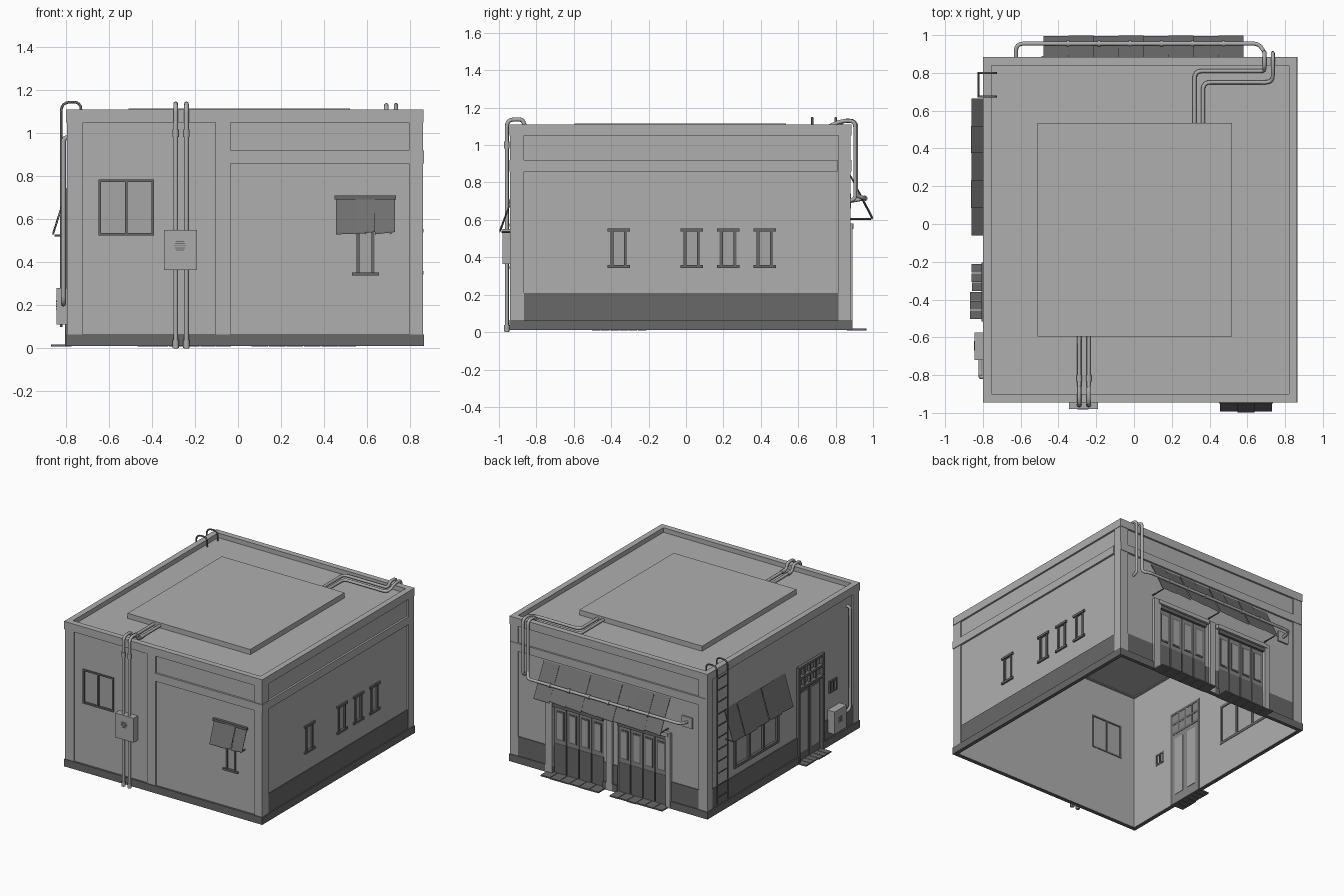
import bpy, bmesh, math, random
from mathutils import Vector

if "Cube" in bpy.data.objects:
    bpy.data.objects.remove(bpy.data.objects["Cube"])
random.seed(4)

def material(name, v):
    m = bpy.data.materials.new(name)
    m.diffuse_color = (v, v, v, 1)
    m.use_nodes = True
    m.node_tree.nodes["Principled BSDF"].inputs["Base Color"].default_value = m.diffuse_color
    return m
WALL = material("wall grey", 0.43)
DARK = material("dark trim", 0.14)
DOOR = material("door grey", 0.24)
METAL = material("pipe metal", 0.41)
GLASS = material("pane grey", 0.38)
SHEET = material("awning sheet", 0.16)

def add(name, bm, mat):
    bmesh.ops.recalc_face_normals(bm, faces=bm.faces)
    me = bpy.data.meshes.new(name)
    bm.to_mesh(me); bm.free()
    me.materials.append(mat)
    ob = bpy.data.objects.new(name, me)
    bpy.context.collection.objects.link(ob)
    return ob

# Wall space: a runs along the wall, d is the distance outward from its face
def P(side, a, d, z):
    return Vector({'F': (a, -0.93 - d, z), 'B': (a, 0.87 + d, z),
                   'L': (-0.785 - d, a, z), 'R': (0.85 + d, a, z)}[side])

def hexa(name, c, mat):
    bm = bmesh.new()
    v = [bm.verts.new(p) for p in c]
    for f in ((0, 1, 2, 3), (4, 5, 6, 7), (0, 1, 5, 4), (1, 2, 6, 5), (2, 3, 7, 6), (3, 0, 4, 7)):
        bm.faces.new([v[i] for i in f])
    return add(name, bm, mat)

def wbox(name, s, a0, a1, d0, d1, z0, z1, mat):
    return hexa(name, [P(s, a, d, z) for z in (z0, z1)
                       for a, d in ((a0, d0), (a1, d0), (a1, d1), (a0, d1))], mat)

def box(name, x0, x1, y0, y1, z0, z1, mat):
    return hexa(name, [(x, y, z) for z in (z0, z1)
                       for x, y in ((x0, y0), (x1, y0), (x1, y1), (x0, y1))], mat)

def pipe(name, pts, r, mat=METAL, bend=0.04):
    pts = [Vector(p) for p in pts]
    path = [pts[0]]
    for p, q, n in zip(pts, pts[1:], pts[2:]):      # rounded elbows
        k = min(bend, (p - q).length * 0.48, (n - q).length * 0.48)
        a, b = q + (p - q).normalized() * k, q + (n - q).normalized() * k
        path += [a * (1 - t) ** 2 + q * 2 * t * (1 - t) + b * t * t for t in (0, .25, .5, .75, 1)]
    path.append(pts[-1])
    cu = bpy.data.curves.new(name, 'CURVE')
    cu.dimensions = '3D'
    cu.bevel_depth, cu.bevel_resolution, cu.use_fill_caps = r, 2, True
    sp = cu.splines.new('POLY')
    sp.points.add(len(path) - 1)
    for pt, p in zip(sp.points, path):
        pt.co = (*p, 1)
    tmp = bpy.data.objects.new(name + "_curve", cu)
    bpy.context.collection.objects.link(tmp)
    me = bpy.data.meshes.new_from_object(tmp.evaluated_get(bpy.context.evaluated_depsgraph_get()))
    bpy.data.objects.remove(tmp)
    me.materials.clear(); me.materials.append(mat)
    for f in me.polygons:
        f.use_smooth = True
    me.set_sharp_from_angle(angle=math.radians(50))
    bpy.context.collection.objects.link(bpy.data.objects.new(name, me))

def wall(s, a0, a1, holes):
    ac = sorted({a0, a1, *[h[0] for h in holes], *[h[1] for h in holes]})
    zc = sorted({0.012, 1.08, *[h[2] for h in holes], *[h[3] for h in holes]})
    bm = bmesh.new()
    for p, q in zip(ac, ac[1:]):
        for u, v in zip(zc, zc[1:]):
            m, n = (p + q) / 2, (u + v) / 2
            if any(h[0] < m < h[1] and h[2] < n < h[3] for h in holes):
                continue
            bm.faces.new([bm.verts.new(P(s, a, -0.0075, z)) for a, z in ((p, u), (q, u), (q, v), (p, v))])
    bmesh.ops.remove_doubles(bm, verts=bm.verts, dist=1e-5)
    mod = add("wall_" + s, bm, WALL).modifiers.new("thickness", 'SOLIDIFY')
    mod.thickness, mod.offset = 0.015, 0

# Walls with their openings
side_y = (-0.36, 0.03, 0.225, 0.42)
holes = {'F': [(-0.65, -0.39, 0.525, 0.785), (0.55, 0.635, 0.35, 0.58)],
         'R': [(y - 0.045, y + 0.045, 0.35, 0.55) for y in side_y],
         'B': [(0.08, 0.50, 0.012, 0.56), (-0.45, -0.04, 0.012, 0.56)],
         'L': [(-0.50, -0.22, 0.012, 0.72), (0.02, 0.55, 0.27, 0.57), (-0.68, -0.59, 0.40, 0.49)]}
span = {'F': (-0.785, 0.85), 'B': (-0.785, 0.85), 'L': (-0.93, 0.87), 'R': (-0.93, 0.87)}
for s, (a0, a1) in span.items():
    wall(s, a0, a1, holes[s])
    # corner piers, parapet, plinth and lower band
    w = 0.065
    wbox("pier", s, a0 - 0.01, a0 + w, 0, 0.01, 0.06, 1.05, WALL)
    wbox("pier", s, a1 - w + 0.01, a1 + 0.01, 0, 0.01, 0.06, 1.05, WALL)
    wbox("parapet", s, a0 - 0.014, a1 + 0.014, -0.03, 0.014, 1.05, 1.11, WALL)
    gaps = sorted(h for h in holes[s] if h[2] < 0.05)
    edges = [a0 - 0.015] + [e for h in gaps for e in h[:2]] + [a1 + 0.015]
    for p, q in zip(edges[::2], edges[1::2]):
        wbox("plinth", s, p, q, -0.012, 0.015, 0.01, 0.065, DARK)
        if s != 'F':
            wbox("lower_band", s, max(p, a0 + w), min(q, a1 - w + 0.01), 0, 0.006, 0.065, 0.21, DARK)
wbox("front_pier", 'F', -0.105, -0.035, 0, 0.01, 0.06, 1.05, WALL)
wbox("front_cornice", 'F', -0.035, 0.864, 0, 0.015, 0.86, 0.92, WALL)
wbox("side_cornice", 'R', -0.944, 0.81, 0, 0.015, 0.86, 0.92, WALL)
wbox("back_cornice", 'B', -0.79, 0.86, 0, 0.014, 0.86, 0.92, WALL)

# Roof and raised panel
box("roof", -0.78, 0.845, -0.925, 0.865, 1.055, 1.075, WALL)
box("roof_panel", -0.51, 0.52, -0.595, 0.535, 1.076, 1.115, WALL)

# Windows: pane, frame bars, mullions
def window(name, s, a0, a1, z0, z1, cols, t=0.012, out=0.008, sill=0):
    wbox(name + "_pane", s, a0, a1, -0.012, -0.006, z0, z1, GLASS)
    for i in range(cols + 1):
        a = a0 + (a1 - a0 - t) * i / cols
        wbox(name + "_bar", s, a, a + t, -0.018, out, z0, z1, DARK)
    for z, e in ((z0, sill), (z1 - t, sill)):
        wbox(name + "_rail", s, a0 - e, a1 + e, -0.018, out + e * 0.4, z, z + t, DARK)
window("front_window", 'F', -0.65, -0.39, 0.525, 0.785, 2)
window("small_front_window", 'F', 0.55, 0.635, 0.338, 0.58, 1, 0.015, 0.006, 0.02)
for y in side_y:
    window("side_window", 'R', y - 0.045, y + 0.045, 0.342, 0.555, 1, 0.017, 0.006, 0.015)
window("left_window", 'L', 0.02, 0.55, 0.265, 0.575, 3, 0.02, 0.012)
window("small_left_window", 'L', -0.68, -0.59, 0.40, 0.49, 2, 0.012, 0.01)

# Back folding doors
for a0, a1 in ((0.08, 0.50), (-0.45, -0.04)):
    wbox("back_door_backing", 'B', a0, a1, -0.02, -0.012, 0.012, 0.56, DOOR)
    w = (a1 - a0) / 4
    for i in range(4):
        l, r = a0 + i * w + 0.004, a0 + (i + 1) * w - 0.004
        wbox("door_leaf", 'B', l, r, -0.012, -0.004, 0.24, 0.52, DOOR)
        wbox("door_kick_panel", 'B', l, r, -0.012, -0.002, 0.015, 0.24, DARK)
        wbox("door_pane_frame", 'B', l + 0.015, r - 0.015, -0.004, 0.0, 0.27, 0.49, DARK)
        wbox("door_pane", 'B', l + 0.022, r - 0.022, 0.0, 0.002, 0.28, 0.48, GLASS)
    wbox("door_lintel", 'B', a0, a1, -0.012, 0.015, 0.52, 0.545, DARK)
    wbox("door_head", 'B', a0 - 0.02, a1 + 0.02, 0, 0.025, 0.55, 0.58, WALL)
for a0, a1 in ((0.50, 0.56), (0.0, 0.05), (-0.49, -0.45)):
    wbox("door_jamb", 'B', a0, a1, 0, 0.02, 0.012, 0.58, WALL)

# Left entrance door with two transom rows
wbox("entrance_backing", 'L', -0.50, -0.22, -0.016, -0.01, 0.012, 0.72, DOOR)
for a in (-0.515, -0.225):
    wbox("entrance_post", 'L', a, a + 0.02, -0.018, 0.02, 0.012, 0.74, DARK)
for z in (0.565, 0.645, 0.725):
    wbox("transom_rail", 'L', -0.515, -0.205, -0.018, 0.022, z, z + 0.018, DARK)
for i in range(1, 4):
    wbox("transom_bar", 'L', -0.505 + i * 0.07, -0.49 + i * 0.07, -0.018, 0.01, 0.57, 0.73, DARK)
for a in (-0.49, -0.355):
    wbox("entrance_leaf", 'L', a, a + 0.125, -0.01, -0.002, 0.02, 0.56, DARK)
    wbox("entrance_pane", 'L', a + 0.02, a + 0.105, -0.019, 0.001, 0.08, 0.53, GLASS)

# Plank mats on the ground before the doors
def mat_planks(s, a0, a1, d1, n=6):
    w = (a1 - a0) / n
    for i in range(n):
        wbox("step_plank", s, a0 + i * w + 0.002, a0 + (i + 1) * w - 0.002, -0.01,
             d1 - random.uniform(0, 0.012), 0.008, 0.018, DARK)
mat_planks('B', 0.06, 0.55, 0.095)
mat_planks('B', -0.47, -0.03, 0.095)
mat_planks('L', -0.505, -0.21, 0.085)

# Sheet awnings with brackets beneath
def awning(name, s, a0, a1, d1, zt, zb, n, bar=False):
    w = (a1 - a0) / n
    for i in range(n):
        l, r = a0 + i * w, a0 + (i + 1) * w
        k = random.uniform(0, 0.012)
        o = 0.005 * (i % 2)
        c = [P(s, a, d, z + t) for t in (0, 0.008)
             for a, d, z in ((l, 0.002 + o, zt), (r, 0.002 + o, zt), (r, d1 - 0.006 + o, zb + k), (l, d1 - 0.006 + o, zb))]
        hexa(name + "_sheet", c, SHEET)
    for a in (a0 + 0.02, (a0 + a1) / 2, a1 - 0.02):
        pipe(name + "_bracket", [P(s, a, 0, zb + 0.005), P(s, a, d1 - 0.012, zb + 0.005)], 0.005, DARK)
    if bar:
        wbox(name + "_bar", s, a0 - 0.005, a1 + 0.005, 0, 0.02, zt - 0.008, zt + 0.01, DARK)
awning("back_awning", 'B', -0.48, 0.58, 0.13, 0.84, 0.60, 8)
awning("left_awning", 'L', -0.06, 0.665, 0.08, 0.75, 0.52, 5)
awning("front_awning", 'F', 0.455, 0.73, 0.068, 0.70, 0.53, 3, True)

# Front twin pipes and meter box
for x in (-0.29, -0.24):
    pipe("front_pipe", [(x, -0.59, 1.093), (x, -0.86, 1.093), (x, -0.872, 1.137),
                        (x, -0.958, 1.137), (x, -0.958, 0.0)], 0.011)
    pipe("pipe_collar", [(x, -0.80, 1.093), (x, -0.835, 1.093)], 0.015)
    for z in (1.0, 0.02):
        pipe("pipe_collar", [(x, -0.958, z - 0.018), (x, -0.958, z + 0.018)], 0.015)
wbox("meter_box", 'F', -0.345, -0.19, 0, 0.05, 0.365, 0.55, METAL)
for i in range(5):
    e = 0.03 - 0.006 * abs(i - 2)
    wbox("meter_vent", 'F', -0.27 - e, -0.27 + e, 0.05, 0.052, 0.455 + i * 0.01, 0.459 + i * 0.01, DARK)

# Back pipes: over the parapet, one along the awning
pipe("back_pipe_long", [(0.32, 0.53, 1.093), (0.32, 0.81, 1.093), (0.69, 0.81, 1.093), (0.69, 0.835, 1.13),
                        (0.69, 0.91, 1.13), (0.69, 0.91, 0.73), (0.66, 0.955, 0.715),
                        (-0.625, 0.955, 0.715), (-0.625, 0.87, 0.70)], 0.011)
pipe("back_pipe_short", [(0.365, 0.53, 1.093), (0.365, 0.75, 1.093), (0.735, 0.75, 1.093), (0.735, 0.83, 1.13),
                         (0.735, 0.905, 1.13), (0.735, 0.905, 0.71), (0.735, 0.86, 0.70)], 0.011)
for i in range(6):
    x = -0.35 + i * 0.165
    pipe("pipe_clip", [(x - 0.008, 0.955, 0.715), (x + 0.008, 0.955, 0.715)], 0.016)
wbox("pipe_plate", 'B', -0.67, -0.58, 0, 0.012, 0.66, 0.74, METAL)

# Left service box and pipe
wbox("service_box", 'L', -0.72, -0.575, 0, 0.06, 0.11, 0.28, METAL)
for i in range(4):
    wbox("service_vent", 'L', -0.67, -0.62, 0.06, 0.062, 0.18 + i * 0.012, 0.185 + i * 0.012, DARK)
pipe("service_pipe", [(-0.812, -0.71, 0.205), (-0.812, -0.81, 0.205), (-0.812, -0.81, 0.98), (-0.77, -0.81, 0.98)], 0.011)

# Roof ladder with hooked rails
for y in (0.675, 0.80):
    pipe("ladder_rail", [(-0.823, y, 0.10), (-0.823, y, 1.145), (-0.73, y, 1.145), (-0.73, y, 1.07)], 0.006, DARK, 0.045)
for i in range(11):
    z = 0.15 + i * 0.09
    pipe("ladder_rung", [(-0.823, 0.675, z), (-0.823, 0.80, z)], 0.005, DARK)
